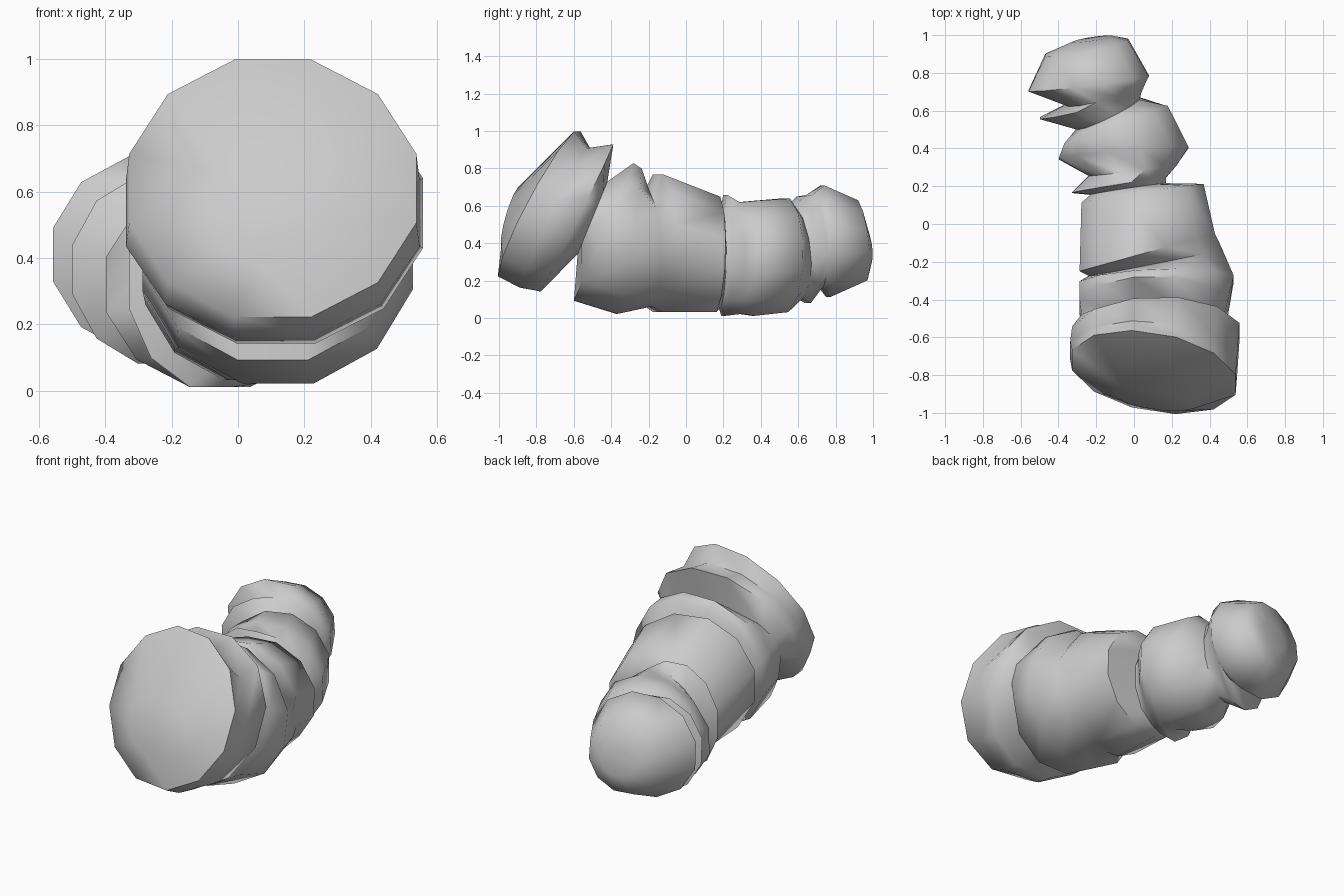
import bpy, bmesh, math

SIDES = 12
# Body rings: top y, top z, bottom y, bottom z, left x, right x, y slant left to right
RINGS = [
    (-0.89, 0.70, -0.98, 0.38, -0.10, 0.32, -0.06),
    (-0.58, 1.00, -0.99, 0.22, -0.33, 0.54, -0.13),
    (-0.52, 0.91, -0.88, 0.16, -0.34, 0.55, -0.06),
    (-0.39, 0.93, -0.78, 0.14, -0.33, 0.56, 0.02),
    (-0.42, 0.73, -0.58, 0.34, -0.28, 0.48, 0.00),
    (-0.28, 0.83, -0.60, 0.09, -0.29, 0.50, 0.00),
    (-0.24, 0.80, -0.37, 0.02, -0.29, 0.53, 0.03),
    (-0.21, 0.67, -0.20, 0.06, -0.24, 0.47, 0.14),
    (-0.15, 0.77, -0.15, 0.03, -0.29, 0.43, 0.20),
    (0.17, 0.65, 0.15, 0.03, -0.28, 0.37, 0.10),
    (0.19, 0.58, 0.18, 0.06, -0.23, 0.17, 0.06),
    (0.21, 0.66, 0.20, 0.01, -0.33, 0.17, 0.08),
    (0.28, 0.62, 0.29, 0.02, -0.24, 0.23, 0.06),
    (0.39, 0.63, 0.36, 0.01, -0.40, 0.29, 0.06),
    (0.53, 0.64, 0.52, 0.03, -0.37, 0.18, 0.20),
    (0.56, 0.60, 0.61, 0.11, -0.30, 0.03, 0.16),
    (0.61, 0.65, 0.65, 0.08, -0.50, 0.04, 0.14),
    (0.66, 0.66, 0.72, 0.17, -0.35, 0.06, 0.12),
    (0.73, 0.71, 0.76, 0.11, -0.56, 0.08, 0.08),
    (0.91, 0.63, 0.96, 0.20, -0.47, -0.03, 0.08),
    (0.97, 0.46, 0.99, 0.30, -0.32, -0.12, 0.03),
]


def ring_points(ty, tz, by, bz, lx, rx, slant):
    pts = []
    for i in range(SIDES):
        a = 2 * math.pi * (i + 0.5) / SIDES
        k = 1.03  # make up for the flats between corners
        c, s = math.cos(a) * k, math.sin(a) * k
        pts.append(((lx + rx) / 2 + c * (rx - lx) / 2,
                    (ty + by) / 2 + c * slant / 2 + s * (ty - by) / 2,
                    max(0, (tz + bz) / 2 + s * (tz - bz) / 2)))
    return pts


# Segmented grub body: one loft with pinched folds between the segments
bm = bmesh.new()
loops = [[bm.verts.new(p) for p in ring_points(*r)] for r in RINGS]
for a, b in zip(loops, loops[1:]):
    for i in range(SIDES):
        j = (i + 1) % SIDES
        bm.faces.new((a[i], a[j], b[j], b[i]))
bm.faces.new(loops[0])
bm.faces.new(loops[-1])
bmesh.ops.recalc_face_normals(bm, faces=bm.faces)
mesh = bpy.data.meshes.new("segmented_body")
bm.to_mesh(mesh)
bm.free()
body = bpy.data.objects.new("segmented_body", mesh)
bpy.context.collection.objects.link(body)
bpy.context.view_layer.objects.active = body
body.select_set(True)
bpy.ops.object.shade_smooth_by_angle(angle=math.radians(60))
